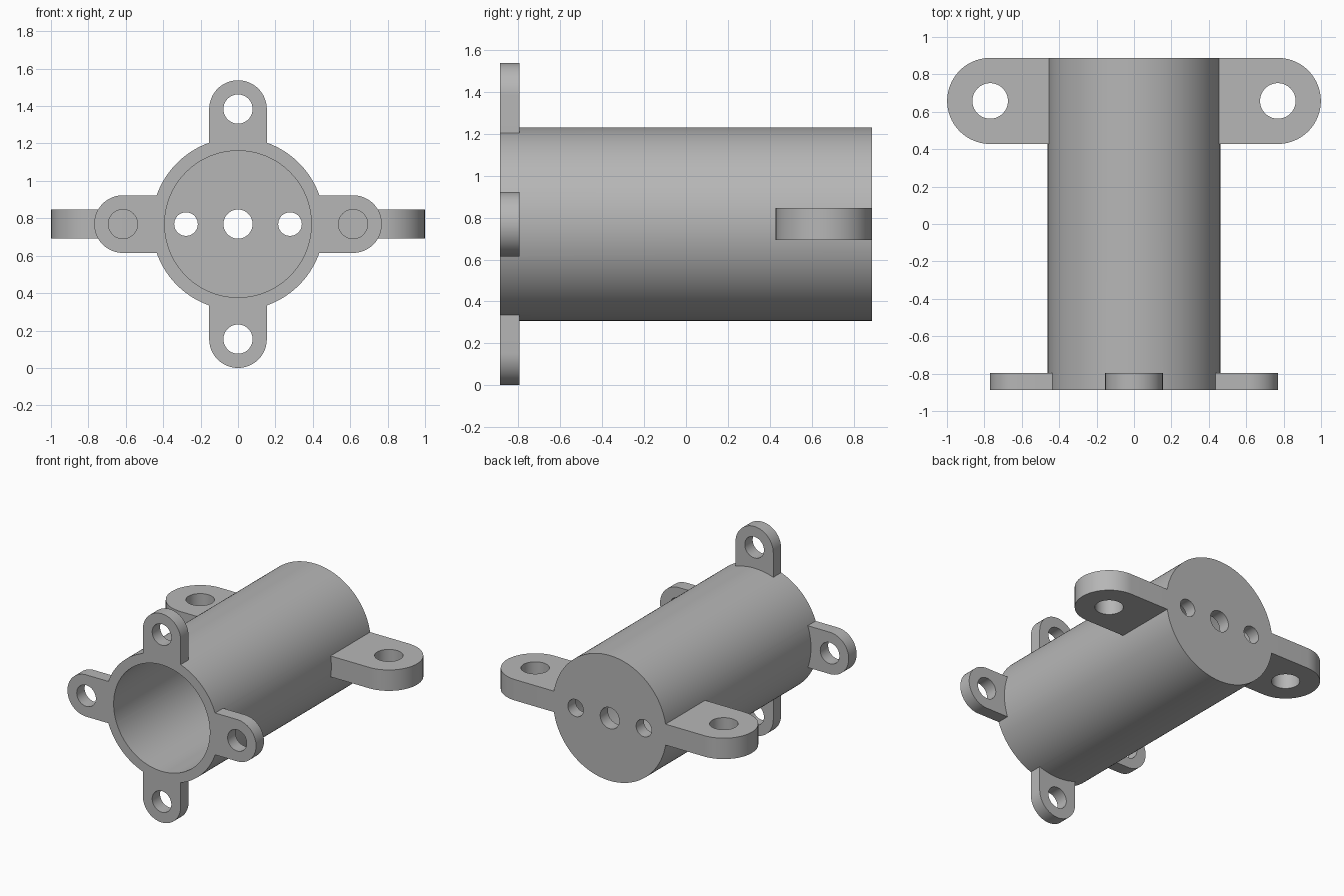
import bpy, bmesh
from math import pi, sin, cos, radians
from mathutils import Matrix, Vector

old = bpy.data.objects.get("Cube")
if old:
    bpy.data.objects.remove(old, do_unlink=True)

# Main sizes
AXIS_Z = 0.769
FRONT, BACK = -0.888, 0.888
OUTER, BORE = 0.4615, 0.392
FLANGE = 0.092
WALL = 0.09

grey = bpy.data.materials.new("plain_grey")
grey.use_nodes = True
colour = (0.47, 0.47, 0.47, 1)
grey.diffuse_color = colour
grey.node_tree.nodes["Principled BSDF"].inputs["Base Color"].default_value = colour


def finish(name, bm):
    bmesh.ops.recalc_face_normals(bm, faces=bm.faces)
    mesh = bpy.data.meshes.new(name)
    bm.to_mesh(mesh)
    bm.free()
    mesh.materials.append(grey)
    obj = bpy.data.objects.new(name, mesh)
    bpy.context.collection.objects.link(obj)
    return obj


def cylinder(name, radius, start, end, segments=64):
    """Round bar between two points."""
    start, end = Vector(start), Vector(end)
    way = end - start
    turn = way.to_track_quat('Z', 'Y').to_matrix().to_4x4()
    bm = bmesh.new()
    bmesh.ops.create_cone(bm, cap_ends=True, segments=segments, radius1=radius,
                          radius2=radius, depth=way.length,
                          matrix=Matrix.Translation((start + end) / 2) @ turn)
    return finish(name, bm)


def ear(name, reach, radius, thick, matrix):
    """Plate along +x with a rounded end, thickness centred on local z."""
    steps = 40
    outline = [(0.41, -radius)]
    outline += [(reach + radius * cos(a), radius * sin(a))
                for a in (-pi / 2 + pi * i / steps for i in range(steps + 1))]
    outline.append((0.41, radius))
    bm = bmesh.new()
    face = bm.faces.new([bm.verts.new((x, y, -thick / 2)) for x, y in outline])
    new = bmesh.ops.extrude_face_region(bm, geom=[face])["geom"]
    bmesh.ops.translate(bm, vec=(0, 0, thick),
                        verts=[v for v in new if isinstance(v, bmesh.types.BMVert)])
    bm.transform(matrix)
    return finish(name, bm)


def combine(target, tool, operation):
    mod = target.modifiers.new(operation.title(), 'BOOLEAN')
    mod.operation, mod.object, mod.solver = operation, tool, 'EXACT'
    bpy.context.view_layer.objects.active = target
    bpy.ops.object.modifier_apply(modifier=mod.name)
    bpy.data.objects.remove(tool, do_unlink=True)


housing = cylinder("flanged_housing", OUTER, (0, FRONT, AXIS_Z), (0, BACK, AXIS_Z), 128)
cutters = [cylinder("bore", BORE, (0, FRONT - 0.1, AXIS_Z), (0, BACK - WALL, AXIS_Z), 128)]

# Four front flange ears, set around the axis
for k in range(4):
    place = (Matrix.Translation((0, FRONT + FLANGE / 2, AXIS_Z))
             @ Matrix.Rotation(k * pi / 2, 4, 'Y') @ Matrix.Rotation(radians(90), 4, 'X'))
    combine(housing, ear("flange_ear", 0.615, 0.154, FLANGE, place), 'UNION')
    hole = place @ Vector((0.615, 0, 0))
    step = Vector((0, 0.1, 0))
    cutters.append(cylinder("ear_hole", 0.078, hole - step, hole + step))

# Two flat mounting lugs at the back
for side in (0, pi):
    place = (Matrix.Translation((0, BACK - 0.23, AXIS_Z)) @ Matrix.Rotation(side, 4, 'Z'))
    combine(housing, ear("mounting_lug", 0.769, 0.23, 0.154, place), 'UNION')
    hole = place @ Vector((0.769, 0, 0))
    step = Vector((0, 0, 0.2))
    cutters.append(cylinder("lug_hole", 0.095, hole - step, hole + step))

# Row of three holes through the end wall
for x, radius in ((-0.278, 0.063), (0, 0.078), (0.278, 0.063)):
    cutters.append(cylinder("wall_hole", radius, (x, BACK - 0.2, AXIS_Z), (x, BACK + 0.1, AXIS_Z)))

for cutter in cutters:
    combine(housing, cutter, 'DIFFERENCE')

bpy.ops.object.select_all(action='DESELECT')
housing.select_set(True)
bpy.context.view_layer.objects.active = housing
bpy.ops.object.shade_smooth_by_angle(angle=radians(30))
